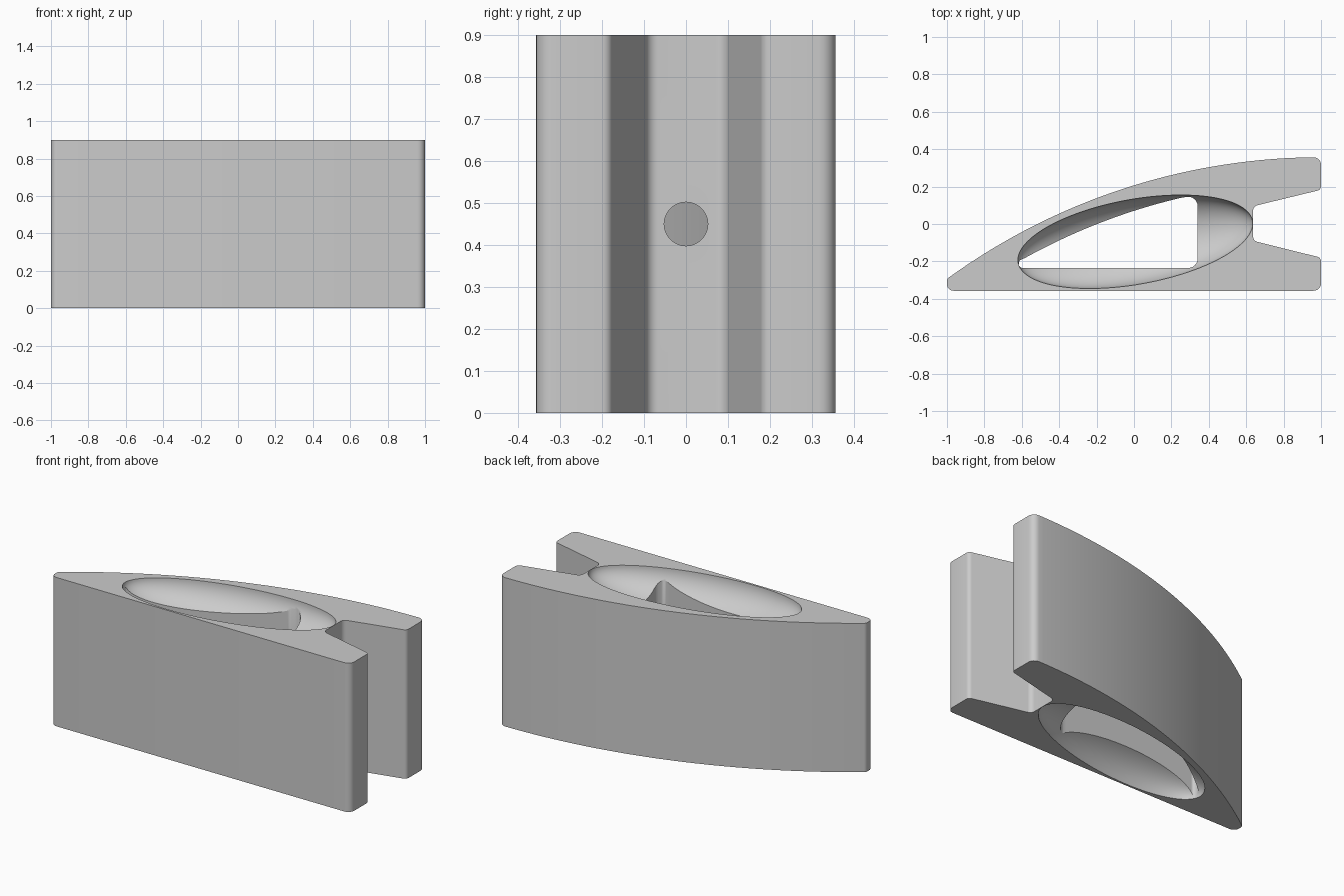
import bpy, bmesh, math
from mathutils import Vector, Matrix

cube = bpy.data.objects.get("Cube")
if cube:
    bpy.data.objects.remove(cube, do_unlink=True)

HEIGHT = 0.9
ARC_CENTRE = Vector((1.0, -3.043))

grey = bpy.data.materials.new("plain_grey")
grey.use_nodes = True
colour = (0.6, 0.6, 0.6, 1)
grey.diffuse_color = colour
grey.node_tree.nodes["Principled BSDF"].inputs["Base Color"].default_value = colour


def arc(radius, x0, x1, count):
    """Points along the shallow curved back, from x0 to x1, with no rounding."""
    pts = []
    for i in range(count + 1):
        x = x0 + (x1 - x0) * i / count
        y = ARC_CENTRE.y + math.sqrt(radius ** 2 - (x - ARC_CENTRE.x) ** 2)
        pts.append((x, y, 0))
    return pts


def rounded(corners, steps=6):
    """Outline with every (x, y, radius) corner replaced by a tangent arc."""
    out = []
    for i, (x, y, r) in enumerate(corners):
        p = Vector((x, y))
        if r == 0:
            out.append(p)
            continue
        a = (Vector(corners[i - 1][:2]) - p).normalized()
        b = (Vector(corners[(i + 1) % len(corners)][:2]) - p).normalized()
        half = a.angle(b) / 2
        centre = p + (a + b).normalized() * (r / math.sin(half))
        start = p + a * (r / math.tan(half)) - centre
        end = p + b * (r / math.tan(half)) - centre
        sweep = start.angle_signed(end)
        for k in range(steps + 1):
            out.append(centre + Matrix.Rotation(-sweep * k / steps, 2) @ start)
    return out


def make_object(name, bm):
    bmesh.ops.recalc_face_normals(bm, faces=bm.faces)
    mesh = bpy.data.meshes.new(name)
    bm.to_mesh(mesh)
    bm.free()
    mesh.materials.append(grey)
    obj = bpy.data.objects.new(name, mesh)
    bpy.context.collection.objects.link(obj)
    return obj


def prism(name, outline, z0, z1):
    bm = bmesh.new()
    face = bm.faces.new([bm.verts.new((p.x, p.y, z0)) for p in outline])
    side = bmesh.ops.extrude_face_region(bm, geom=[face])["geom"]
    verts = [v for v in side if isinstance(v, bmesh.types.BMVert)]
    bmesh.ops.translate(bm, vec=(0, 0, z1 - z0), verts=verts)
    return make_object(name, bm)


# Body with a curved back and a flared slot in one end
body_outline = [(-1, -0.357, 0.035), (1, -0.357, 0.04), (1, -0.18, 0.025),
                (0.637, -0.09, 0.03), (0.637, 0.095, 0.03), (1, 0.183, 0.025),
                (1, 0.357, 0.04)]
body_outline += arc(3.4, 0.93, -0.95, 48) + [(-1, -0.293, 0.025)]
body = prism("wedge_body", rounded(body_outline), 0, HEIGHT)

# Three-sided window through the body
window_outline = [(-0.622, -0.235, 0.02), (0.34, -0.235, 0.05), (0.34, 0.155, 0.05)]
window_outline += arc(3.27, 0.25, -0.58, 32) + [(-0.612, -0.195, 0.015)]
cutters = [prism("window_cutter", rounded(window_outline), -0.3, HEIGHT + 0.3)]

# Slanted oval hollows around both mouths of the window
lean = 0.39
shape = Matrix(((0.628, 0, 0, 0.007),
                (0.25 * lean, 0.25 * math.sqrt(1 - lean ** 2), 0, -0.095),
                (0, 0, 0.18, 0),
                (0, 0, 0, 1)))
for name, z in (("lower_hollow", 0), ("upper_hollow", HEIGHT)):
    bm = bmesh.new()
    bmesh.ops.create_uvsphere(bm, u_segments=96, v_segments=48, radius=1,
                              matrix=Matrix.Translation((0, 0, z)) @ shape)
    cutters.append(make_object(name, bm))

# Round hole from the slot into the window
bm = bmesh.new()
bmesh.ops.create_cone(bm, cap_ends=True, segments=48, radius1=0.052, radius2=0.052, depth=0.6,
                      matrix=Matrix.Translation((0.5, 0, HEIGHT / 2))
                      @ Matrix.Rotation(math.pi / 2, 4, 'Y'))
cutters.append(make_object("pin_hole_cutter", bm))

# Cut everything out and shade the result
bpy.ops.object.select_all(action='DESELECT')
body.select_set(True)
bpy.context.view_layer.objects.active = body
for cutter in cutters:
    cutter.hide_render = True
    mod = body.modifiers.new(cutter.name, 'BOOLEAN')
    mod.operation = 'DIFFERENCE'
    mod.solver = 'EXACT'
    mod.object = cutter
    bpy.ops.object.modifier_apply(modifier=mod.name)
    bpy.data.objects.remove(cutter, do_unlink=True)
bpy.ops.object.shade_smooth_by_angle(angle=math.radians(30))
